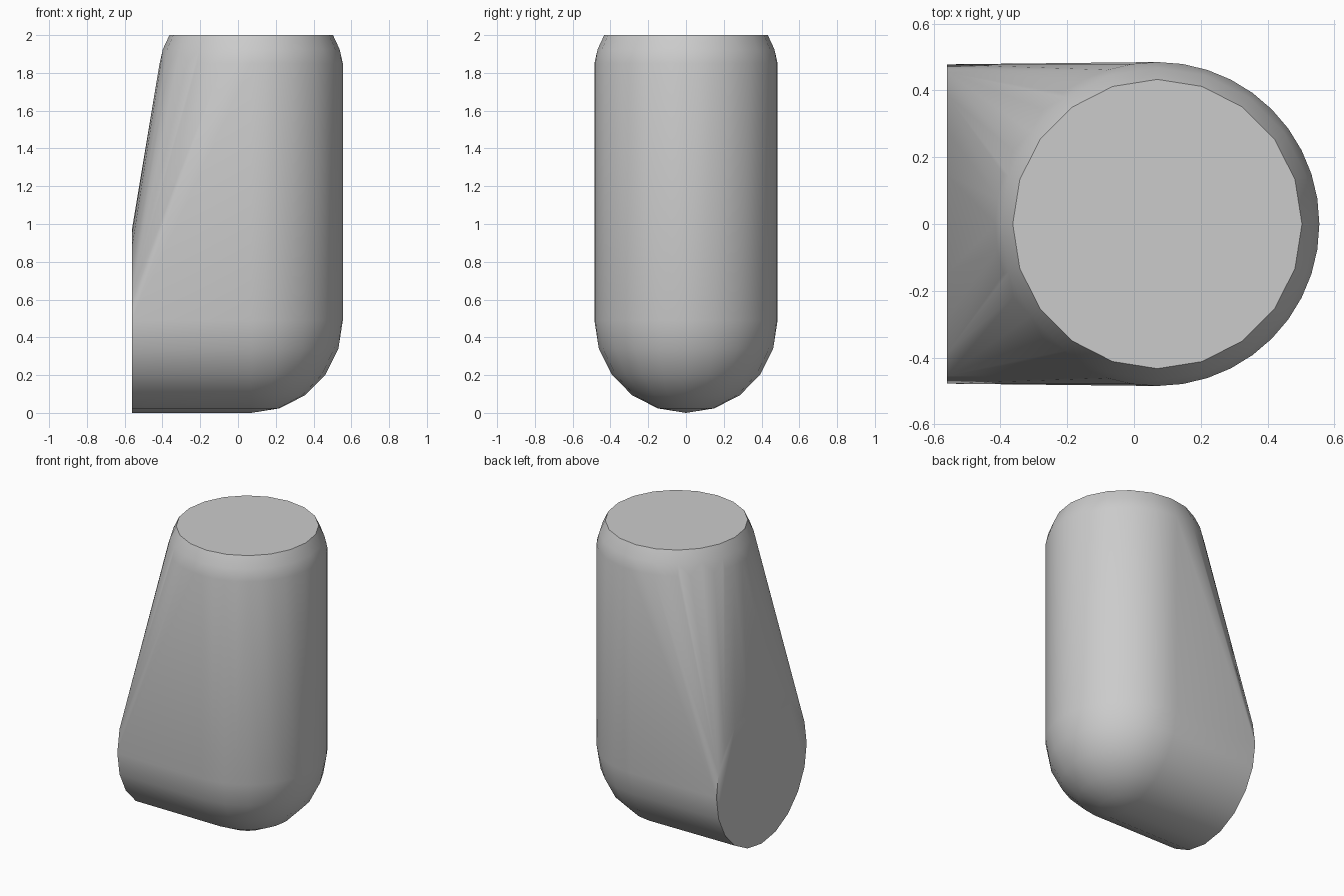
import bpy, bmesh
from math import radians, sin, cos, tau

cube = bpy.data.objects.get("Cube")
if cube:
    bpy.data.objects.remove(cube, do_unlink=True)

AXIS_X = 0.07     # column axis
RADIUS = 0.485
BEND_Z = 0.49     # centre height of the rounded elbow

grey = bpy.data.materials.new("plain grey")
grey.use_nodes = True
colour = (0.6, 0.6, 0.6, 1)
grey.diffuse_color = colour
grey.node_tree.nodes["Principled BSDF"].inputs["Base Color"].default_value = colour

bm = bmesh.new()


def ring(z, radius, sides):
    """Horizontal ring of points around the column axis."""
    for i in range(sides):
        a = tau * i / sides
        bm.verts.new((AXIS_X + radius * cos(a), radius * sin(a), z))


# Rounded elbow at the bottom
bm.verts.new((AXIS_X, 0, 0))
for step in range(1, 5):
    a = radians(18 * step)
    ring(BEND_Z * (1 - sin(a)), RADIUS * cos(a), 20)

# Upright column with a softened rim
ring(BEND_Z, RADIUS, 40)
ring(1.85, RADIUS, 40)
ring(1.925, 0.468, 20)
ring(2.0, 0.433, 20)

# Flat round opening facing the side
for i in range(20):
    a = tau * i / 20
    bm.verts.new((-0.56, 0.478 * cos(a), BEND_Z * (1 + sin(a))))

# Stretch one skin over all the rings
hull = bmesh.ops.convex_hull(bm, input=bm.verts[:])
loose = {v for v in hull["geom_interior"] + hull["geom_unused"]
         if isinstance(v, bmesh.types.BMVert) and not v.link_faces}
bmesh.ops.delete(bm, geom=list(loose), context="VERTS")
bmesh.ops.dissolve_limit(bm, angle_limit=radians(0.5),
                         verts=bm.verts[:], edges=bm.edges[:])
bmesh.ops.recalc_face_normals(bm, faces=bm.faces[:])

mesh = bpy.data.meshes.new("elbow_body")
bm.to_mesh(mesh)
bm.free()
mesh.materials.append(grey)
body = bpy.data.objects.new("elbow_body", mesh)
bpy.context.collection.objects.link(body)

# Smooth sides, crisp flat ends
bpy.ops.object.select_all(action="DESELECT")
body.select_set(True)
bpy.context.view_layer.objects.active = body
bpy.ops.object.shade_smooth_by_angle(angle=radians(35))
